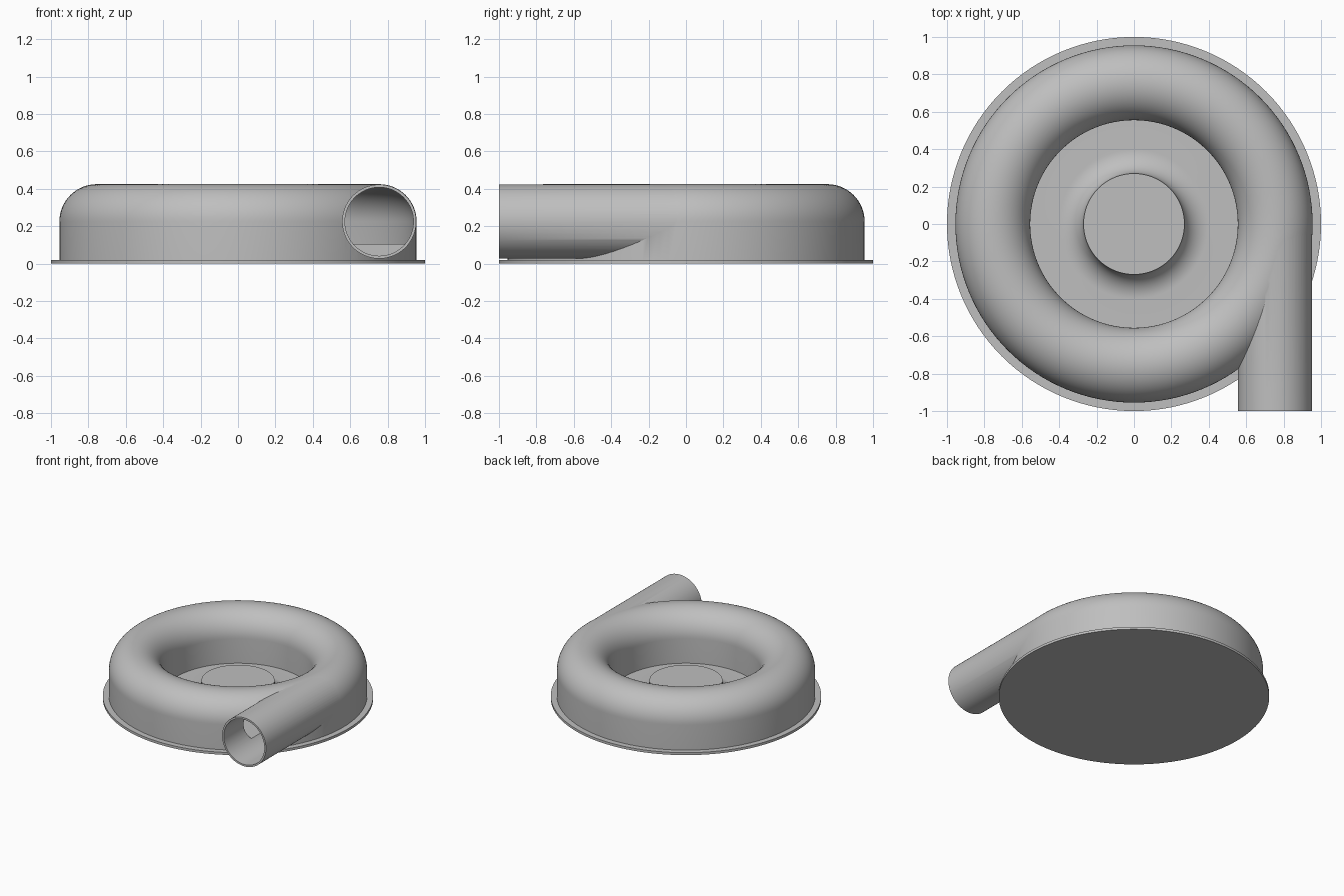
import bpy, bmesh, math
from mathutils import Matrix

cube = bpy.data.objects.get("Cube")
if cube:
    bpy.data.objects.remove(cube, do_unlink=True)

metal = bpy.data.materials.new("cast_grey")
metal.use_nodes = True
metal.diffuse_color = (0.52, 0.52, 0.52, 1)
metal.node_tree.nodes["Principled BSDF"].inputs["Base Color"].default_value = (0.52, 0.52, 0.52, 1)

RING, MID = 0.755, 0.225      # centre of the scroll passage
SEGMENTS = 128


def finish(bm, name):
    bmesh.ops.recalc_face_normals(bm, faces=bm.faces)
    mesh = bpy.data.meshes.new(name)
    bm.to_mesh(mesh)
    bm.free()
    mesh.materials.append(metal)
    obj = bpy.data.objects.new(name, mesh)
    bpy.context.collection.objects.link(obj)
    return obj


def lathe(name, profile):
    """Spin a closed (radius, height) outline around z."""
    bm = bmesh.new()
    verts = [bm.verts.new((r, 0, z)) for r, z in profile]
    edges = [bm.edges.new((verts[i], verts[(i + 1) % len(verts)])) for i in range(len(verts))]
    bmesh.ops.spin(bm, geom=verts + edges, cent=(0, 0, 0), axis=(0, 0, 1),
                   angle=math.tau, steps=SEGMENTS)
    bmesh.ops.remove_doubles(bm, verts=bm.verts, dist=1e-4)
    return finish(bm, name)


def tube(name, radius, y0, y1):
    """Solid round bar along y at the scroll passage centre."""
    bm = bmesh.new()
    place = Matrix.Translation((RING, (y0 + y1) / 2, MID)) @ Matrix.Rotation(math.pi / 2, 4, 'X')
    bmesh.ops.create_cone(bm, cap_ends=True, segments=96, radius1=radius, radius2=radius,
                          depth=y1 - y0, matrix=place)
    return finish(bm, name)


def arch(radius, bottom):
    """Half-round top on straight sides."""
    half = [(RING - radius * math.cos(a), MID + radius * math.sin(a))
            for a in (math.pi * i / 32 for i in range(33))]
    return [(RING - radius, bottom)] + half + [(RING + radius, bottom)]


def smooth(obj):
    bpy.ops.object.select_all(action='DESELECT')
    obj.select_set(True)
    bpy.context.view_layer.objects.active = obj
    bpy.ops.object.shade_smooth_by_angle(angle=math.radians(30))


# Scroll housing with its outlet pipe, hollowed by the passage and the bore
housing = lathe("scroll_housing", arch(0.2, 0.01))
outlet = tube("outlet_pipe_blank", 0.198, -1.0, 0.0)
passage = lathe("passage_cutter", arch(0.185, 0.105))
bore = tube("bore_cutter", 0.183, -1.1, 0.01)
for tool, operation in ((outlet, 'UNION'), (passage, 'DIFFERENCE'), (bore, 'DIFFERENCE')):
    mod = housing.modifiers.new(tool.name, 'BOOLEAN')
    mod.object = tool
    mod.operation = operation
    mod.solver = 'EXACT'
    bpy.context.view_layer.objects.active = housing
    bpy.ops.object.modifier_apply(modifier=mod.name)
for tool in (outlet, passage, bore):
    bpy.data.objects.remove(tool, do_unlink=True)
smooth(housing)

# Back plate
smooth(lathe("back_plate", [(0, 0), (1, 0), (1, 0.02), (0, 0.02)]))

# Flared hub in the eye of the housing
flare = [(0.40 - 0.13 * math.cos(a), 0.145 - 0.12 * math.sin(a))
         for a in (math.pi / 2 * i / 16 for i in range(17))]
smooth(lathe("flared_hub", [(0, 0.01), (0, 0.145)] + flare + [(0.56, 0.025), (0.56, 0.01)]))
